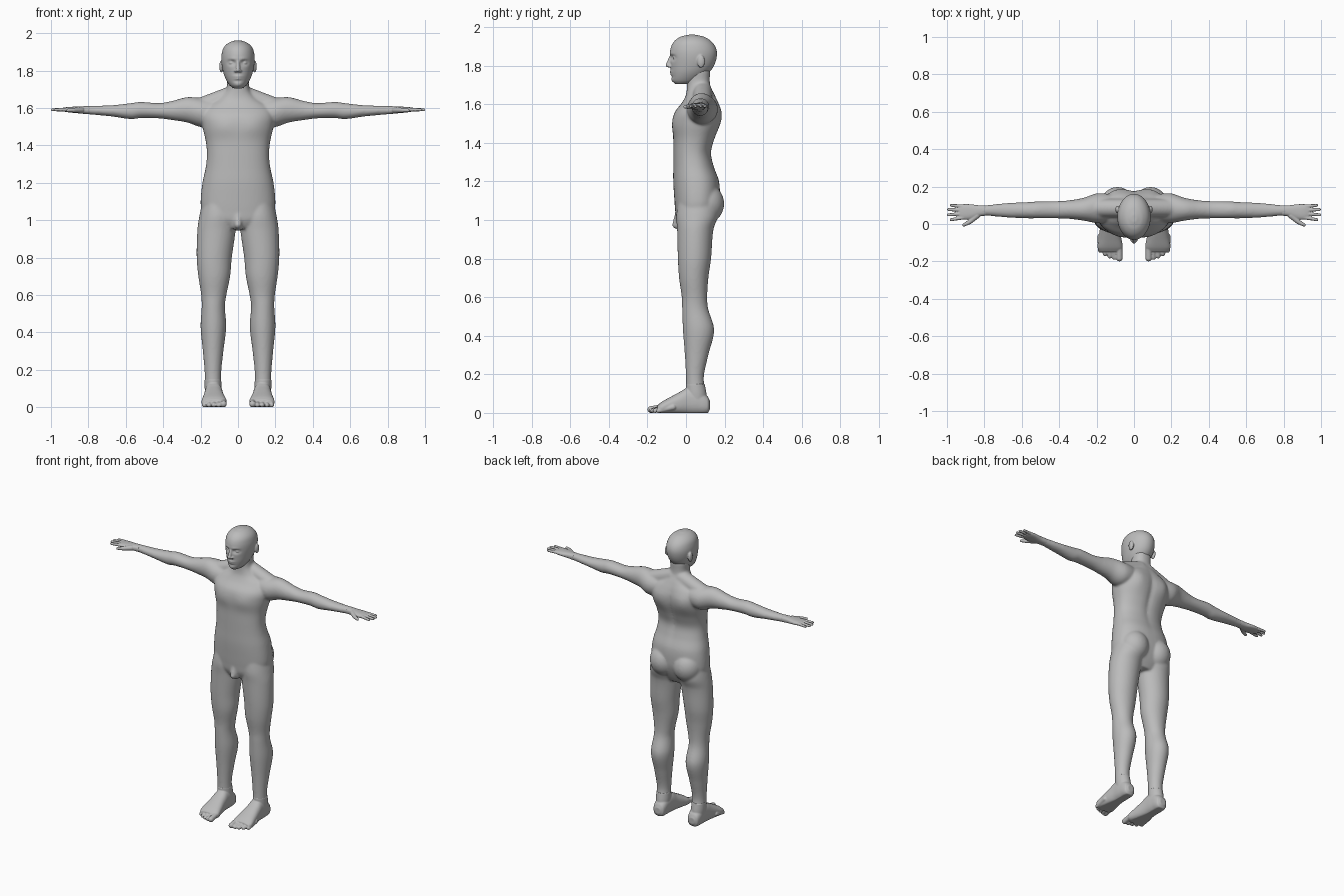
import bpy, bmesh, math
from mathutils import Vector

skin = bpy.data.materials.new("grey_skin")
skin.diffuse_color = (0.5, 0.5, 0.5, 1)


def interp(keys, steps):
    """Smooth rows between key sections (Hermite with uneven spacing)."""
    n = len(keys)
    slope = []
    for i in range(n):
        a, b = keys[max(i - 1, 0)], keys[min(i + 1, n - 1)]
        slope.append([(q - p) / (b[0] - a[0]) for p, q in zip(a, b)])
    rows = []
    for i in range(n - 1):
        h = keys[i + 1][0] - keys[i][0]
        for k in range(steps):
            t = k / steps
            rows.append([(2*t**3 - 3*t*t + 1) * p + (t**3 - 2*t*t + t) * h * m
                         + (3*t*t - 2*t**3) * q + (t**3 - t*t) * h * w
                         for p, q, m, w in zip(keys[i], keys[i + 1], slope[i], slope[i + 1])])
    return rows + [list(keys[-1])]


def loft(bm, axis, keys, side=1, power=2.0, steps=6, segs=48):
    """Skin rounded sections: (position, low a, high a, low b, high b)."""
    rings = []
    for t, a0, a1, b0, b1 in interp(keys, steps):
        ring = []
        for k in range(segs):
            u = 2 * math.pi * k / segs
            c, s = math.cos(u), math.sin(u)
            a = (a0 + a1) / 2 + (a1 - a0) / 2 * math.copysign(abs(c) ** (2 / power), c)
            b = (b0 + b1) / 2 + (b1 - b0) / 2 * math.copysign(abs(s) ** (2 / power), s)
            x, y, z = {"x": (t, a, b), "y": (a, t, b), "z": (a, b, t)}[axis]
            ring.append(bm.verts.new((x * side, y, z)))
        rings.append(ring)
    for r, q in zip(rings, rings[1:]):
        for k in range(segs):
            bm.faces.new((r[k], r[(k + 1) % segs], q[(k + 1) % segs], q[k]))
    bm.faces.new(rings[0])
    bm.faces.new(rings[-1])


def capsule(bm, p, q, r0, r1, side=1):
    """Rounded tapering rod from p to q."""
    p, q = Vector(p), Vector(q)
    rot = (q - p).to_track_quat("Z", "Y")
    for v in bmesh.ops.create_uvsphere(bm, u_segments=20, v_segments=13, radius=1)["verts"]:
        end, r = (q, r1) if v.co.z > 0.01 else (p, r0)
        v.co = end + rot @ (v.co * r)
        v.co.x *= side


def ball(bm, centre, size):
    for v in bmesh.ops.create_uvsphere(bm, u_segments=32, v_segments=20, radius=1)["verts"]:
        v.co = Vector(centre) + Vector(a * b for a, b in zip(v.co, size))


def bump(bm, centre, size, push):
    """Soft push of the surface around a point, mirrored in x."""
    for v in bm.verts:
        d = (abs(v.co.x) - centre[0], v.co.y - centre[1], v.co.z - centre[2])
        v.co.y += push * math.exp(-sum((a / s) ** 2 for a, s in zip(d, size)))


def finish(bm, name, voxel, smooth):
    bmesh.ops.recalc_face_normals(bm, faces=bm.faces)
    me = bpy.data.meshes.new(name)
    bm.to_mesh(me)
    bm.free()
    me.materials.append(skin)
    ob = bpy.data.objects.new(name, me)
    bpy.context.collection.objects.link(ob)
    rm = ob.modifiers.new("fuse", "REMESH")
    rm.mode, rm.voxel_size, rm.use_smooth_shade = "VOXEL", voxel, True
    sm = ob.modifiers.new("soften", "SMOOTH")
    sm.factor, sm.iterations = 0.5, smooth


# Torso and neck
bm = bmesh.new()
loft(bm, "z", [(0.955, -.10, .10, -.03, .12), (1.0, -.18, .18, -.05, .145),
               (1.05, -.195, .195, -.056, .165), (1.1, -.2, .2, -.06, .175),
               (1.2, -.19, .19, -.066, .172), (1.28, -.173, .173, -.066, .145),
               (1.35, -.166, .166, -.066, .132), (1.42, -.172, .172, -.066, .15),
               (1.5, -.19, .19, -.07, .178), (1.56, -.195, .195, -.058, .182),
               (1.61, -.17, .17, -.02, .168), (1.65, -.105, .105, .0, .15),
               (1.7, -.062, .062, .005, .126), (1.78, -.06, .06, .0, .125)], power=2.3)
bump(bm, (0, .18, 1.45), (.025, .1, .16), -.012)     # spine groove
bump(bm, (.1, .17, 1.54), (.05, .1, .07), .012)      # shoulder blades
bump(bm, (.08, -.06, 1.5), (.06, .06, .05), -.006)   # chest
for s in (1, -1):
    ball(bm, (.088 * s, .098, 1.085), (.095, .1, .105))  # buttocks
    # Leg
    loft(bm, "z", [(.05, .085, .175, .0, .11), (.1, .088, .178, .0, .105),
                   (.18, .09, .178, .0, .092), (.3, .078, .188, -.006, .116),
                   (.43, .063, .2, -.016, .146), (.54, .07, .194, -.02, .115),
                   (.6, .062, .197, -.022, .11), (.7, .042, .212, -.036, .116),
                   (.8, .033, .221, -.042, .13), (.95, .012, .217, -.046, .142),
                   (1.02, .01, .207, -.05, .165), (1.1, .02, .19, -.04, .16)], s)
    # Arm
    loft(bm, "x", [(.08, .02, .15, 1.52, 1.645), (.19, .005, .165, 1.497, 1.652),
                   (.27, .018, .14, 1.522, 1.658), (.35, .028, .126, 1.535, 1.638),
                   (.42, .03, .122, 1.544, 1.626), (.52, .03, .12, 1.546, 1.632),
                   (.57, .03, .117, 1.54, 1.626), (.68, .035, .112, 1.555, 1.614),
                   (.8, .045, .1, 1.566, 1.611), (.84, .042, .1, 1.57, 1.608)], s)
    # Shoulder to neck slope
    capsule(bm, (.03, .085, 1.67), (.2, .085, 1.605), .05, .05, s)
# Groin
capsule(bm, (0, -.035, 1.04), (0, -.052, .975), .02, .02)
ball(bm, (0, -.025, .975), (.033, .03, .032))
finish(bm, "body", .007, 8)

# Head with face
bm = bmesh.new()
loft(bm, "z", [(1.705, -.025, .025, -.055, .03), (1.722, -.045, .045, -.07, .07),
               (1.76, -.068, .068, -.077, .115), (1.8, -.081, .081, -.08, .145),
               (1.85, -.089, .089, -.083, .16), (1.89, -.087, .087, -.08, .156),
               (1.925, -.075, .075, -.063, .133), (1.95, -.047, .047, -.03, .095),
               (1.961, -.015, .015, .01, .05)], steps=10, segs=96)
bump(bm, (.034, -.075, 1.842), (.02, .04, .013), .016)    # eye sockets
bump(bm, (.03, -.08, 1.862), (.025, .04, .008), -.004)    # brow
bump(bm, (.0, -.08, 1.769), (.024, .04, .005), -.007)     # upper lip
bump(bm, (.0, -.08, 1.756), (.02, .04, .005), -.006)      # lower lip
bump(bm, (.0, -.075, 1.744), (.025, .04, .005), .004)     # chin crease
bump(bm, (.0, -.07, 1.725), (.022, .04, .012), -.004)     # chin
capsule(bm, (0, -.078, 1.848), (0, -.094, 1.803), .008, .012)  # nose
for s in (1, -1):
    ball(bm, (.012 * s, -.084, 1.798), (.009, .011, .008))     # nostrils
    ball(bm, (.034 * s, -.054, 1.841), (.016, .015, .011))     # eyes
    ball(bm, (.089 * s, .078, 1.822), (.011, .02, .033))       # ears
finish(bm, "head", .0045, 3)

# Hands with fingers and thumb
fingers = [((.91, .093), (.976, .1)), ((.92, .075), (.992, .077)),
           ((.92, .055), (.992, .049)), ((.91, .035), (.978, .023))]
for s, name in ((1, "left_hand"), (-1, "right_hand")):
    bm = bmesh.new()
    loft(bm, "x", [(.79, .045, .1, 1.567, 1.61), (.83, .04, .1, 1.569, 1.609),
                   (.87, .026, .105, 1.573, 1.607), (.91, .024, .106, 1.577, 1.605),
                   (.935, .032, .1, 1.582, 1.601)], s, 2.4)
    for p, q in fingers:
        capsule(bm, (*p, 1.592), (*q, 1.59), .0105, .008, s)
    capsule(bm, (.84, .045, 1.59), (.88, .01, 1.588), .017, .012, s)
    capsule(bm, (.88, .01, 1.588), (.91, -.005, 1.587), .012, .009, s)
    finish(bm, name, .0035, 2)

# Feet with toes
for s, name in ((1, "left_foot"), (-1, "right_foot")):
    bm = bmesh.new()
    loft(bm, "y", [(.125, .11, .15, .02, .06), (.112, .092, .168, -.002, .085),
                   (.06, .085, .176, -.008, .125), (.01, .082, .178, -.008, .132),
                   (-.03, .077, .183, -.008, .11), (-.08, .067, .19, -.008, .083),
                   (-.125, .06, .195, -.006, .058), (-.148, .068, .185, .0, .04)], s, 2.4)
    loft(bm, "z", [(.03, .09, .172, .005, .112), (.1, .088, .178, .0, .106),
                   (.15, .09, .178, .0, .097)], s)
    for i in range(5):
        x, r = .078 + .0255 * i, .018 if i == 0 else .0125
        capsule(bm, (x, -.115 + .012 * i, .03), (x, -.182 + .0025 * i * i, r - .001), .016, r, s)
    for v in bm.verts:
        v.co.z = max(v.co.z, 0)  # flat sole
    finish(bm, name, .004, 2)
